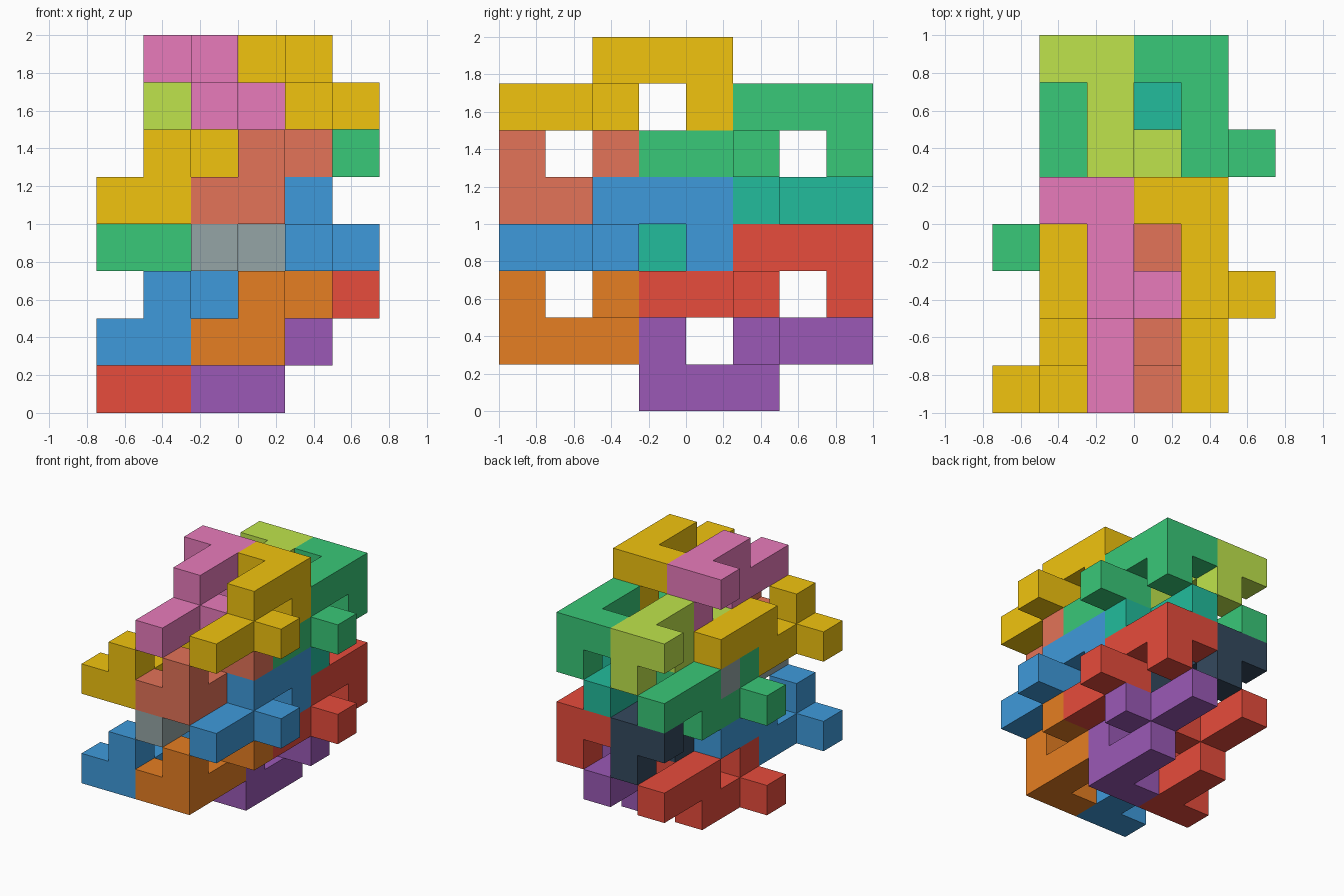
import bpy, bmesh
from mathutils import Vector

if "Cube" in bpy.data.objects:
    bpy.data.objects.remove(bpy.data.objects["Cube"])

U = 0.25                              # edge of one unit cube
ORIGIN = Vector((-0.75, -1.0, 0.0))

# One nine-cube puzzle piece; the other kind is it turned half round the x axis
UPRIGHT = [(0, 0, 0), (0, 1, 0), (0, 2, 0), (-1, 0, 0),
           (0, 0, 1), (0, 2, 1), (0, 3, 1), (0, 4, 1), (1, 2, 1)]
TURNED = [(i, 4 - j, 1 - k) for i, j, k in UPRIGHT]

COLOURS = {
    "yellow": "F1C40F", "pink": "E87BBB", "green": "39C878", "lime": "BFE44C",
    "blue": "3F9ADB", "grey": "95A5A6", "red": "E74C3C", "navy": "34495E",
    "salmon": "E37358", "teal": "22BC9C", "orange": "E67E22", "purple": "9B59B6",
}


def linear(c):
    return c / 12.92 if c <= 0.04045 else ((c + 0.055) / 1.055) ** 2.4


def material(name):
    mat = bpy.data.materials.get(name)
    if mat is None:
        mat = bpy.data.materials.new(name)
        h = COLOURS[name]
        rgb = [linear(int(h[n:n + 2], 16) / 255) for n in (0, 2, 4)]
        mat.diffuse_color = (*rgb, 1.0)
        mat.use_nodes = True
        mat.node_tree.nodes["Principled BSDF"].inputs["Base Color"].default_value = mat.diffuse_color
    return mat


def piece(name, cells, base, colour):
    """Outer skin of a group of unit cubes, with flat areas merged."""
    filled = {tuple(a + b for a, b in zip(c, base)) for c in cells}
    bm = bmesh.new()
    for cell in filled:
        for axis in range(3):
            for side in (0, 1):
                near = list(cell)
                near[axis] += 2 * side - 1
                if tuple(near) in filled:
                    continue
                u, v = (axis + 1) % 3, (axis + 2) % 3
                ring = []
                for du, dv in ((0, 0), (1, 0), (1, 1), (0, 1)):
                    p = Vector(cell)
                    p[axis] += side
                    p[u] += du
                    p[v] += dv
                    ring.append(bm.verts.new(ORIGIN + p * U))
                bm.faces.new(ring if side else ring[::-1])
    bmesh.ops.remove_doubles(bm, verts=bm.verts, dist=1e-4)
    bmesh.ops.dissolve_limit(bm, angle_limit=0.01, verts=bm.verts, edges=bm.edges)
    mesh = bpy.data.meshes.new(name)
    bm.to_mesh(mesh)
    bm.free()
    mesh.materials.append(material(colour))
    bpy.context.collection.objects.link(bpy.data.objects.new(name, mesh))


# Layers from top to bottom: cells, right front base, colours by (front/back, right/left)
LAYERS = [
    ("top", TURNED, (4, 0, 6), (("yellow", "pink"), ("green", "lime"))),
    ("upper", UPRIGHT, (3, 0, 4), (("salmon", "yellow"), ("teal", "green"))),
    ("lower", TURNED, (4, 0, 3), (("blue", "grey"), ("red", "navy"))),
    ("bottom", UPRIGHT, (3, 0, 1), (("orange", "blue"), ("purple", "red"))),
]

# Each layer steps two cubes left, and three back and one down
for layer, cells, (x, y, z), rows in LAYERS:
    for back, row in enumerate(rows):
        for left, colour in enumerate(row):
            name = f"{layer}_{('front', 'back')[back]}_{('right', 'left')[left]}_piece"
            piece(name, cells, (x - 2 * left, y + 3 * back, z - back), colour)
